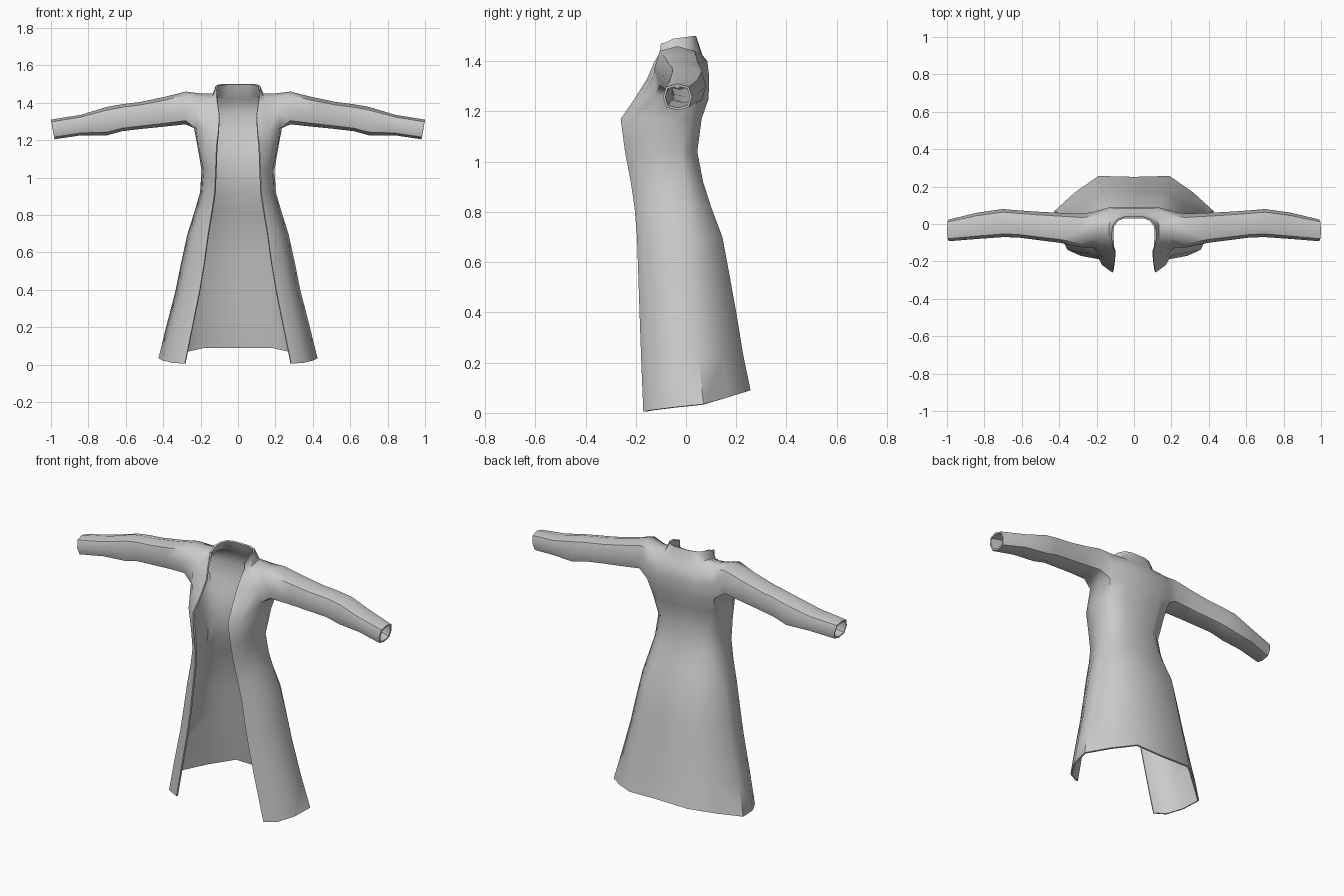
import bpy, bmesh, math

cloth = bpy.data.materials.new("grey cloth")
cloth.diffuse_color = (0.6, 0.6, 0.6, 1)

# Skirt and waist rows: z front, z side, z back, edge x, front y, side x, side y, back corner x, back y
SKIRT = [
    (.005, .035, .09, .285, -.17, .425, .07, .19, .257),
    (.20, .21, .23, .245, -.178, .382, .05, .19, .228),
    (.40, .40, .40, .205, -.185, .333, .04, .175, .20),
    (.55, .55, .55, .18, -.19, .303, .03, .165, .173),
    (.70, .70, .70, .16, -.195, .27, .02, .155, .145),
    (.82, .82, .82, .14, -.205, .232, .01, .135, .10),
    (.92, .92, .92, .125, -.22, .203, 0, .115, .068),
    (1.04, 1.04, 1.04, .12, -.243, .195, -.02, .10, .045),
]
# Chest, armpit, armhole, shoulder, neck and collar rows, from front edge to back centre
CHEST = [
    [(.115, -.26, 1.17), (.17, -.22, 1.17), (.212, -.13, 1.17), (.217, -.04, 1.17),
     (.20, .025, 1.17), (.12, .062, 1.17), (0, .06, 1.17)],
    [(.105, -.205, 1.25), (.17, -.18, 1.25), (.225, -.12, 1.265), (.235, -.035, 1.265),
     (.22, .05, 1.265), (.12, .09, 1.25), (0, .088, 1.25)],
    [(.10, -.155, 1.33), (.16, -.14, 1.34), (.215, -.125, 1.35), (.23, -.03, 1.35),
     (.215, .065, 1.35), (.12, .092, 1.34), (0, .092, 1.34)],
    [(.11, -.125, 1.40), (.15, -.105, 1.41), (.20, -.08, 1.43), (.20, -.02, 1.45),
     (.20, .04, 1.435), (.11, .085, 1.40), (0, .085, 1.40)],
    [(.115, -.105, 1.43), (.13, -.08, 1.435), (.135, -.05, 1.44), (.135, -.01, 1.45),
     (.12, .03, 1.445), (.07, .06, 1.43), (0, .065, 1.425)],
    [(.115, -.10, 1.47), (.12, -.08, 1.475), (.12, -.05, 1.49), (.115, -.01, 1.495),
     (.09, .025, 1.5), (.05, .04, 1.5), (0, .04, 1.5)],
]
# Sleeve rings: x, bottom z, top z, front y, back y
SLEEVE = [
    (.28, 1.285, 1.46, -.125, .055),
    (.40, 1.272, 1.43, -.10, .06),
    (.52, 1.26, 1.405, -.085, .066),
    (.62, 1.248, 1.392, -.072, .073),
    (.70, 1.226, 1.378, -.07, .08),
    (.84, 1.226, 1.336, -.08, .06),
    (.99, 1.205, 1.31, -.092, .024),
]


def skirt_row(zf, zs, zb, xe, yf, xs, ys, xb, yb):
    w, d = xs - xe, ys - yf
    return [(xe, yf, zf), (xe + w * .5, yf + d * .13, zf + (zs - zf) * .2),
            (xe + w * .86, yf + d * .52, zf + (zs - zf) * .6), (xs, ys, zs),
            (xs * .52 + xb * .5, ys * .47 + yb * .53, zs * .5 + zb * .5),
            (xb, yb, zb), (0, yb - .005, zb)]


def sleeve_ring(x, zb, zt, yf, yb):
    ring = []
    for k in range(8):
        a = -math.pi / 2 - math.pi / 4 + k * math.pi / 4
        s = 1.1 if k % 2 == 0 else 1.0     # slightly boxy section
        z = (zb + zt) / 2 + math.sin(a) * s * (zt - zb) / 2
        y = (yf + yb) / 2 + math.cos(a) * s * (yb - yf) / 2
        ring.append((x + (.01 * math.sin(a) if x > .9 else 0), y, z))
    return ring


# Half coat body, leaving a gap for the armhole
bm = bmesh.new()
rows = [skirt_row(*r) for r in SKIRT] + CHEST
grid = [[bm.verts.new(p) for p in r] for r in rows]
arm = len(SKIRT) + 1
for i in range(len(grid) - 1):
    for j in range(6):
        if i in (arm, arm + 1) and j in (2, 3):
            continue
        bm.faces.new((grid[i][j], grid[i][j + 1], grid[i + 1][j + 1], grid[i + 1][j]))

# Sleeve grown from the armhole edge
lo, mid, hi = grid[arm], grid[arm + 1], grid[arm + 2]
loop = [lo[2], lo[3], lo[4], mid[4], hi[4], hi[3], hi[2], mid[2]]
bm.verts.remove(mid[3])
for r in SLEEVE:
    ring = [bm.verts.new(p) for p in sleeve_ring(*r)]
    for k in range(8):
        n = (k + 1) % 8
        bm.faces.new((loop[k], loop[n], ring[n], ring[k]))
    loop = ring
bmesh.ops.recalc_face_normals(bm, faces=bm.faces)
# Make sure the cloth faces outwards at the back
back = max(bm.faces, key=lambda f: f.calc_center_median().y)
if back.normal.y < 0:
    bmesh.ops.reverse_faces(bm, faces=bm.faces)

mesh = bpy.data.meshes.new("coat")
bm.to_mesh(mesh)
bm.free()
mesh.materials.append(cloth)
coat = bpy.data.objects.new("coat", mesh)
bpy.context.collection.objects.link(coat)
bpy.context.view_layer.objects.active = coat
coat.select_set(True)

# Other half and cloth thickness
mirror = coat.modifiers.new("mirror", 'MIRROR')
mirror.use_clip = True
thick = coat.modifiers.new("thickness", 'SOLIDIFY')
thick.thickness = .01
thick.offset = -1
for m in ("mirror", "thickness"):
    bpy.ops.object.modifier_apply(modifier=m)
bpy.ops.object.shade_smooth_by_angle(angle=math.radians(50))
